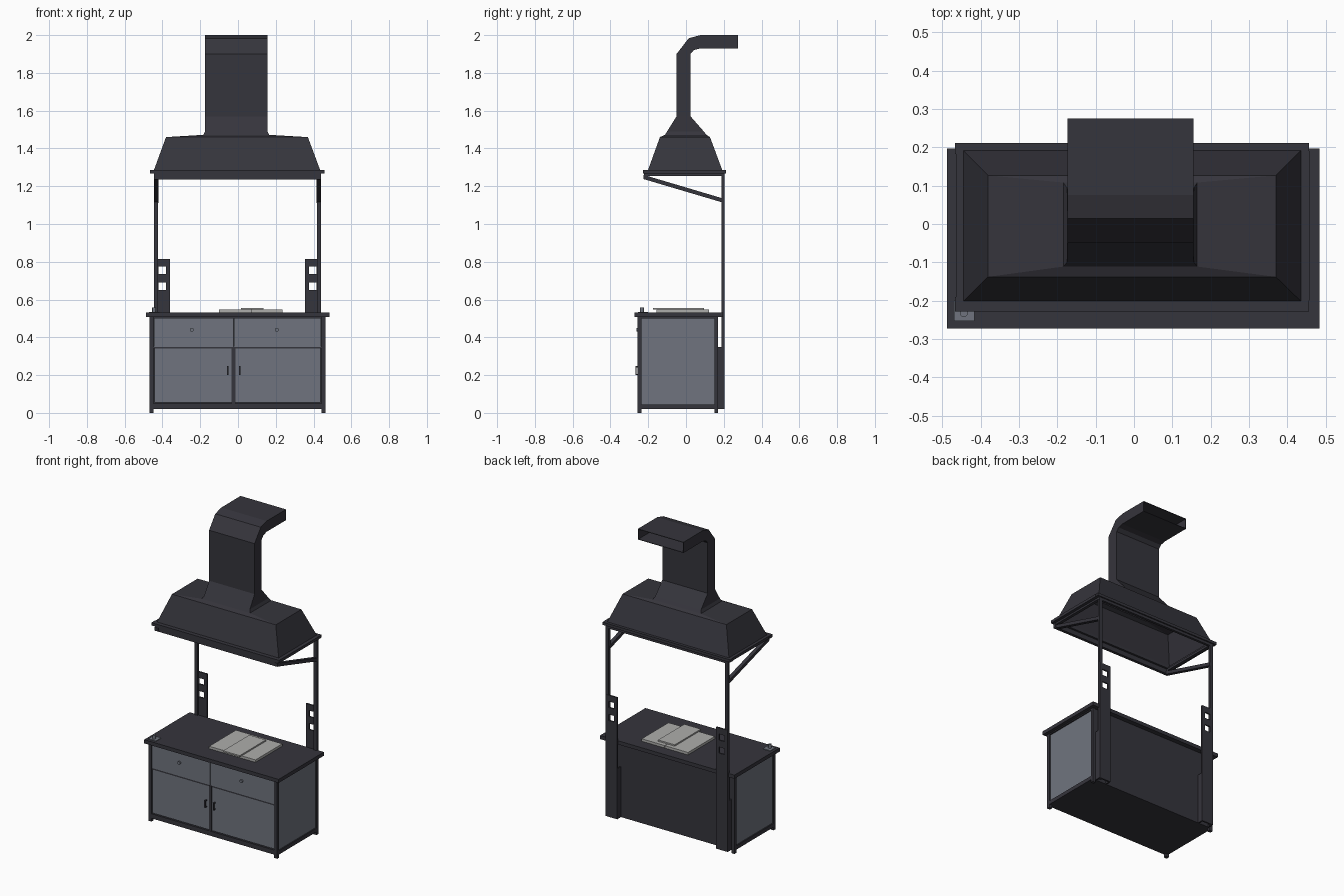
import bpy, bmesh, math
from mathutils import Vector

CX = -0.003  # symmetry centre of the bench


def material(name, rgb):
    m = bpy.data.materials.new(name)
    m.diffuse_color = (*rgb, 1)
    return m


DARK = material("dark_metal", (0.036, 0.035, 0.045))
PANEL = material("grey_panel", (0.16, 0.175, 0.21))
TILE = material("light_tile", (0.42, 0.42, 0.41))


def add_mesh(name, verts, faces, mat):
    me = bpy.data.meshes.new(name)
    me.from_pydata(verts, [], faces)
    me.materials.append(mat)
    ob = bpy.data.objects.new(name, me)
    bpy.context.collection.objects.link(ob)
    return ob


def box(name, x, y, z, mat=DARK):
    v = [(a, b, c) for c in z for a, b in
         ((x[0], y[0]), (x[1], y[0]), (x[1], y[1]), (x[0], y[1]))]
    f = [(3, 2, 1, 0), (4, 5, 6, 7)] + [(i, (i + 1) % 4, (i + 1) % 4 + 4, i + 4) for i in range(4)]
    return add_mesh(name, v, f, mat)


def pair(name, x, y, z, mat=DARK):
    """Box on the right, given relative to CX, plus its mirror on the left."""
    box("right_" + name, (CX + x[0], CX + x[1]), y, z, mat)
    box("left_" + name, (CX - x[1], CX - x[0]), y, z, mat)


def extrude_x(name, profile, x0, x1, mat=DARK):
    n = len(profile)
    v = [(x, y, z) for x in (x0, x1) for y, z in profile]
    f = [tuple(range(n))[::-1], tuple(range(n, 2 * n))]
    f += [(i, (i + 1) % n, (i + 1) % n + n, i + n) for i in range(n)]
    return add_mesh(name, v, f, mat)


def cylinder(name, loc, r, depth, axis, mat, sides=16):
    bpy.ops.mesh.primitive_cylinder_add(vertices=sides, radius=r, depth=depth, location=loc,
                                        rotation=(math.pi / 2 if axis == "y" else 0, 0, 0))
    ob = bpy.context.object
    ob.name = name
    ob.data.materials.append(mat)
    bpy.ops.object.shade_smooth_by_angle()


def shell(name, rings, thickness):
    """Open loft through rectangles (x0, x1, front(y, z), back(y, z))."""
    v, f = [], []
    for x0, x1, a, b in rings:
        v += [(x0, *a), (x1, *a), (x1, *b), (x0, *b)]
    for k in range(len(rings) - 1):
        for i in range(4):
            j = (i + 1) % 4
            f.append((4 * k + i, 4 * k + j, 4 * k + 4 + j, 4 * k + 4 + i))
    ob = add_mesh(name, v, f, DARK)
    s = ob.modifiers.new("thickness", "SOLIDIFY")
    s.thickness, s.offset = thickness, -1


# Cabinet frame
box("bench_top", (-0.488, 0.484), (-0.272, 0.197), (0.507, 0.531))
for y, tag in (((-0.256, -0.235), "front"), ((0.15, 0.17), "back")):
    pair(tag + "_leg", (0.444, 0.466), y, (0, 0.51))
pair("side_bottom_rail", (0.446, 0.465), (-0.24, 0.155), (0.02, 0.045))
pair("side_top_rail", (0.446, 0.465), (-0.24, 0.155), (0.5, 0.51))
box("front_bottom_rail", (-0.45, 0.443), (-0.254, -0.235), (0.02, 0.05))
box("front_middle_rail", (-0.45, 0.443), (-0.252, -0.235), (0.34, 0.352))
box("centre_post", (-0.034, -0.013), (-0.253, -0.235), (0.045, 0.345))
box("bottom_panel", (-0.45, 0.444), (-0.24, 0.165), (0.02, 0.03))
box("back_panel", (-0.45, 0.444), (0.155, 0.166), (0.02, 0.51))
pair("side_panel", (0.445, 0.457), (-0.236, 0.152), (0.044, 0.502), PANEL)

# Doors, drawers and their fittings
box("left_door", (-0.442, -0.034), (-0.25, -0.238), (0.055, 0.342), PANEL)
box("right_door", (-0.012, 0.436), (-0.25, -0.238), (0.055, 0.342), PANEL)
box("left_drawer", (-0.445, -0.025), (-0.254, -0.238), (0.35, 0.503), PANEL)
box("right_drawer", (-0.022, 0.44), (-0.254, -0.238), (0.35, 0.503), PANEL)
for x in (-0.245, 0.205):
    cylinder("drawer_knob", (x, -0.257, 0.44), 0.01, 0.012, "y", PANEL)
for x in (-0.053, 0.009):
    box("door_handle_grip", (x - 0.004, x + 0.004), (-0.268, -0.263), (0.2, 0.247))
    for z in (0.2, 0.241):
        box("door_handle_foot", (x - 0.004, x + 0.004), (-0.265, -0.248), (z, z + 0.006))

# Back uprights and slotted plates
pair("upright", (0.42, 0.442), (0.187, 0.203), (0.02, 1.27))
pair("plate_lower", (0.357, 0.442), (0.195, 0.205), (0.02, 0.65))
pair("plate_bridge", (0.357, 0.442), (0.195, 0.205), (0.69, 0.735))
pair("plate_cap", (0.357, 0.442), (0.195, 0.205), (0.775, 0.815))
for z in ((0.65, 0.69), (0.735, 0.775)):
    pair("plate_inner_edge", (0.357, 0.379), (0.195, 0.205), z)
    pair("plate_outer_edge", (0.419, 0.442), (0.195, 0.205), z)
pair("plate_outer_flange", (0.434, 0.442), (0.165, 0.2), (0.02, 0.35))
pair("plate_inner_flange", (0.357, 0.365), (0.165, 0.2), (0.02, 0.35))

# Diagonal hood braces
brace = [(-0.225, 1.238), (0.2, 1.112), (0.2, 1.134), (-0.225, 1.26)]
extrude_x("right_brace", brace, CX + 0.418, CX + 0.442)
extrude_x("left_brace", brace, CX - 0.442, CX - 0.418)

# Frame carrying the hood
box("hood_front_beam", (-0.445, 0.44), (-0.222, -0.203), (1.236, 1.27))
box("hood_back_beam", (-0.445, 0.44), (0.187, 0.203), (1.25, 1.27))
pair("hood_side_beam", (0.422, 0.442), (-0.21, 0.19), (1.255, 1.27))
box("hood_front_flange", (-0.467, 0.457), (-0.228, -0.19), (1.267, 1.285))
box("hood_back_flange", (-0.467, 0.457), (0.182, 0.211), (1.267, 1.285))
pair("hood_side_flange", (0.43, 0.461), (-0.2, 0.19), (1.267, 1.285))

# Hood, flared collar and bent flue as one open sheet
shell("hood_and_flue", [
    (-0.447, 0.437, (-0.203, 1.28), (0.194, 1.28)),
    (-0.381, 0.37, (-0.138, 1.46), (0.127, 1.46)),
    (-0.184, 0.165, (-0.111, 1.472), (0.108, 1.472)),
    (-0.175, 0.156, (-0.100, 1.49), (0.094, 1.49)),
    (-0.174, 0.155, (-0.05, 1.57), (0.024, 1.57)),
    (-0.174, 0.155, (-0.05, 1.9), (0.024, 1.9)),
    (-0.174, 0.155, (0.014, 1.983), (0.042, 1.921)),
    (-0.174, 0.155, (0.076, 2.0), (0.076, 1.93)),
    (-0.174, 0.155, (0.275, 2.0), (0.275, 1.93)),
], 0.005)

# Tiles lying on the bench
box("left_tile", (-0.1, 0.067), (-0.155, 0.122), (0.531, 0.547), TILE)
box("right_tile", (0.069, 0.235), (-0.155, 0.122), (0.531, 0.547), TILE)
box("upper_tile", (0.015, 0.135), (-0.175, 0.095), (0.547, 0.556), TILE)

# Control plate with dial
box("control_plate", (-0.47, -0.416), (-0.253, -0.2), (0.53, 0.535), PANEL)
cylinder("control_dial", (-0.444, -0.233, 0.546), 0.01, 0.026, "z", PANEL)
